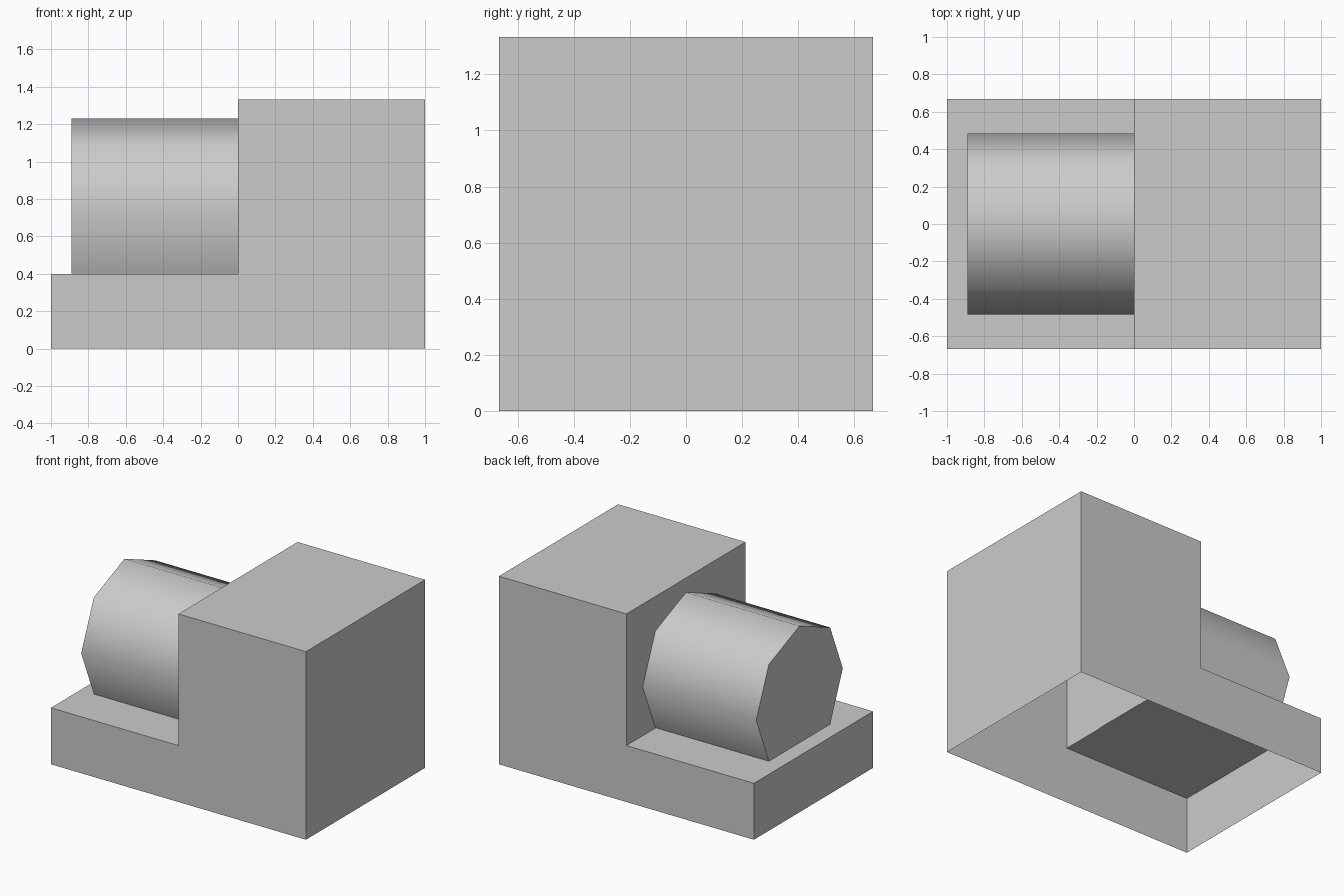
import bpy
import bmesh
from math import sin, cos, pi, radians

cube = bpy.data.objects.get("Cube")
if cube:
    bpy.data.objects.remove(cube, do_unlink=True)

grey = bpy.data.materials.new("light grey")
grey.use_nodes = True
grey.diffuse_color = (0.6, 0.6, 0.6, 1)
grey.node_tree.nodes["Principled BSDF"].inputs["Base Color"].default_value = (0.6, 0.6, 0.6, 1)


def extrude_profile(name, points, offset, open_bottom=False):
    """Extrude a closed outline along offset, optionally leaving its underside open."""
    bm = bmesh.new()
    face = bm.faces.new([bm.verts.new(p) for p in points])
    grown = bmesh.ops.extrude_face_region(bm, geom=[face], use_keep_orig=True)
    moved = [v for v in grown["geom"] if isinstance(v, bmesh.types.BMVert)]
    bmesh.ops.translate(bm, verts=moved, vec=offset)
    bmesh.ops.recalc_face_normals(bm, faces=bm.faces)
    if open_bottom:
        under = [f for f in bm.faces if all(abs(v.co.z) < 0.001 for v in f.verts)]
        bmesh.ops.delete(bm, geom=under, context='FACES_ONLY')
    mesh = bpy.data.meshes.new(name)
    bm.to_mesh(mesh)
    bm.free()
    mesh.materials.append(grey)
    obj = bpy.data.objects.new(name, mesh)
    bpy.context.collection.objects.link(obj)
    return obj


# Hollow stepped housing, open underneath
half = 0.667
step = [(-1, 0), (1, 0), (1, 1.333), (0, 1.333), (0, 0.4), (-1, 0.4)]
extrude_profile("stepped_housing", [(x, -half, z) for x, z in step],
                (0, 2 * half, 0), open_bottom=True)

# Eight-sided drum without its lowest corner, resting flat on the step
radius, centre = 0.485, 0.746
angles = [i * pi / 4 for i in range(8) if i != 4]
drum = extrude_profile(
    "drum", [(-0.89, radius * sin(a), centre + radius * cos(a)) for a in angles],
    (0.892, 0, 0))

# Smooth barrel with crisp end caps
bpy.ops.object.select_all(action='DESELECT')
drum.select_set(True)
bpy.context.view_layer.objects.active = drum
bpy.ops.object.shade_smooth_by_angle(angle=radians(60))
